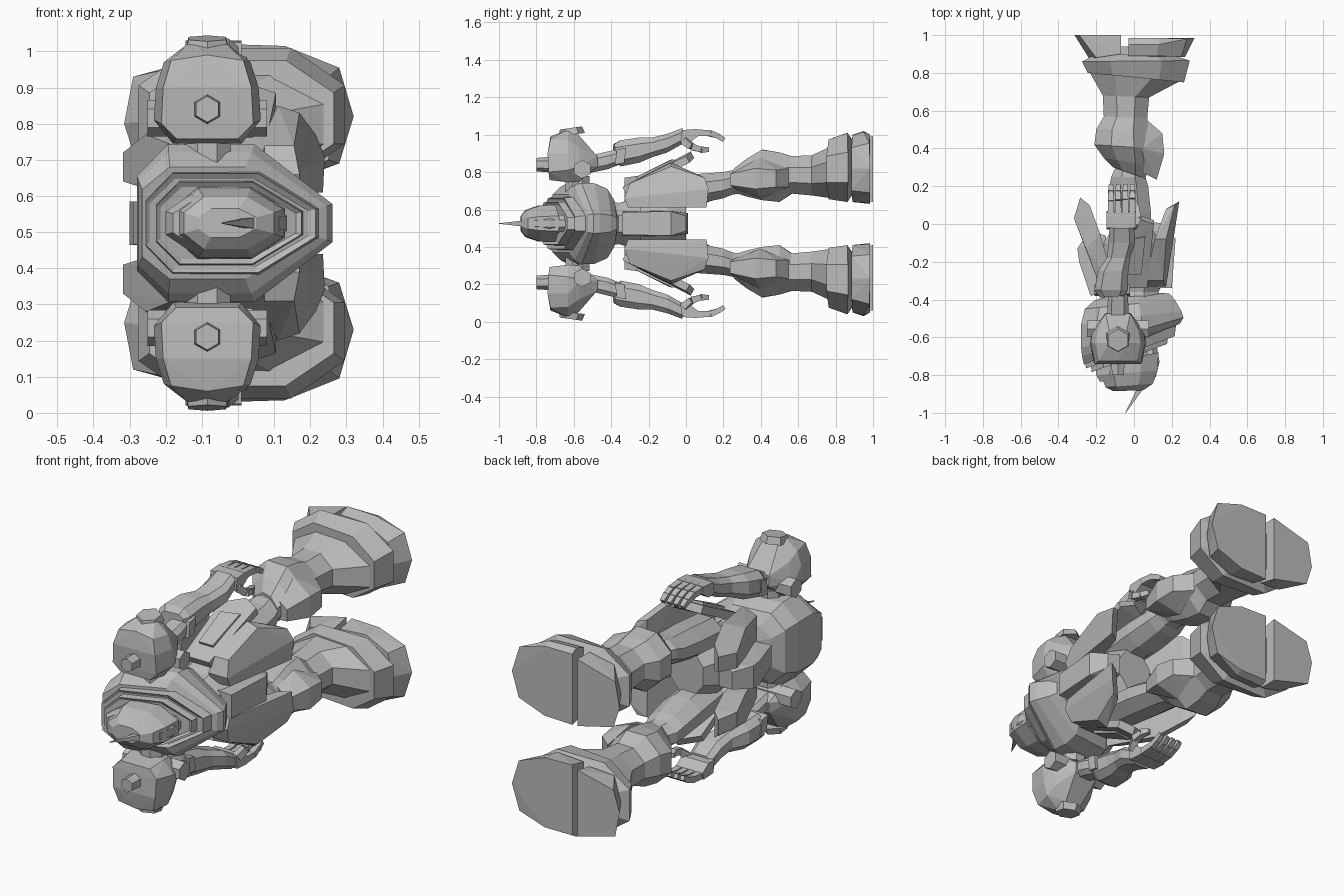
import bpy, bmesh, math
from mathutils import Vector

MID = 0.525  # lateral symmetry plane (z)
grey = bpy.data.materials.new("armour_grey")
grey.diffuse_color = (0.5, 0.5, 0.5, 1)


def finish(name, bm):
    bmesh.ops.recalc_face_normals(bm, faces=bm.faces)
    me = bpy.data.meshes.new(name)
    bm.to_mesh(me)
    bm.free()
    me.materials.append(grey)
    bpy.context.collection.objects.link(bpy.data.objects.new(name, me))


def flips(name, pair):
    return [(name + "_upper", 1), (name + "_lower", -1)] if pair else [(name, 1)]


def loft(name, sections, c=(.3, .3, .3, .3), pair=True):
    """Octagon sections (y_back, y_front, x0, x1, z0, z1) joined along y.
    c holds the corner cuts: back x, front x, back z, front z."""
    cb, cf, vb, vf = c
    for nm, s in flips(name, pair):
        bm = bmesh.new()
        rings = []
        for yb, yf, x0, x1, z0, z1 in sections:
            ring = []
            for u, v in ((cb, 0), (1 - cf, 0), (1, vf), (1, 1 - vf),
                         (1 - cf, 1), (cb, 1), (0, 1 - vb), (0, vb)):
                z = z0 + (z1 - z0) * v
                ring.append(bm.verts.new((x0 + (x1 - x0) * u, yb + (yf - yb) * u,
                                          MID + s * (z - MID))))
            rings.append(ring)
        for a, b in zip(rings, rings[1:]):
            for i in range(8):
                j = (i + 1) % 8
                bm.faces.new((a[i], a[j], b[j], b[i]))
        bm.faces.new(rings[0])
        bm.faces.new(rings[-1])
        finish(nm, bm)


def mid_loft(name, sections, c=(.3, .3, .3, .3)):
    """Loft on the symmetry plane; last value is the half width."""
    loft(name, [(a, b, x0, x1, MID - h, MID + h) for a, b, x0, x1, h in sections], c, False)


def hull(name, pts, pair=True):
    for nm, s in flips(name, pair):
        bm = bmesh.new()
        for x, y, z in pts:
            bm.verts.new((x, y, MID + s * (z - MID)))
        r = bmesh.ops.convex_hull(bm, input=bm.verts)
        junk = {e for e in r["geom_interior"] + r["geom_unused"]
                if isinstance(e, bmesh.types.BMVert)}
        bmesh.ops.delete(bm, geom=list(junk), context='VERTS')
        bmesh.ops.dissolve_limit(bm, angle_limit=0.02, verts=bm.verts, edges=bm.edges)
        finish(nm, bm)


def plate(name, outer, shift, pair=True):
    """Thick plate: outline points plus the same outline moved by shift."""
    hull(name, outer + [tuple(Vector(p) + Vector(shift)) for p in outer], pair)


def bar(name, p, q, r0, r1, n=6, pair=True):
    """Tapered prism from p to q."""
    p, q = Vector(p), Vector(q)
    rot = (q - p).to_track_quat('Z', 'Y')
    pts = []
    for o, r in ((p, r0), (q, r1)):
        for i in range(n):
            a = math.tau * (i + 0.5) / n
            pts.append(tuple(o + rot @ Vector((r * math.cos(a), r * math.sin(a), 0))))
    hull(name, pts, pair)


# head with brow, chin and spike
HEAD = (.22, .3, .3, .3)
mid_loft("head", [(-.885, -.88, -.11, .05, .04), (-.865, -.845, -.15, .10, .072),
                  (-.80, -.775, -.175, .125, .095), (-.74, -.68, -.18, .13, .10)], HEAD)
mid_loft("brow", [(-.835, -.82, -.18, .10, .066), (-.80, -.775, -.20, .12, .08),
                  (-.76, -.73, -.20, .12, .08)], HEAD)
mid_loft("chin", [(-.80, -.81, .05, .115, .04), (-.73, -.73, .05, .135, .05),
                  (-.66, -.64, .04, .12, .045)])
bar("forehead_spike", (.045, -.85, MID), (-.045, -1.0, MID), .024, .002, 4, False)

# collar steps
RING = (.16, .34, .28, .36)
mid_loft("inner_collar", [(-.775, -.63, -.215, .16, .10), (-.785, -.635, -.225, .175, .113),
                          (-.70, -.55, -.23, .185, .12)], RING)
mid_loft("outer_collar", [(-.755, -.59, -.245, .195, .122), (-.765, -.595, -.255, .215, .137),
                          (-.68, -.52, -.26, .225, .145)], RING)

# torso, waist and pelvis
mid_loft("torso", [(-.745, -.545, -.265, .21, .155), (-.70, -.525, -.275, .245, .195),
                   (-.655, -.495, -.28, .262, .218), (-.53, -.46, -.28, .25, .215),
                   (-.45, -.40, -.26, .215, .185), (-.405, -.37, -.21, .19, .125),
                   (-.385, -.365, -.15, .15, .09)], (.16, .4, .2, .38))
mid_loft("waist", [(-.42, -.42, -.15, .15, .12), (-.36, -.36, -.13, .13, .11),
                   (-.32, -.32, -.16, .15, .12), (-.24, -.24, -.17, .15, .15)])
mid_loft("pelvis", [(-.26, -.26, -.16, .13, .14), (-.10, -.10, -.16, .14, .16),
                    (.0, .0, -.10, .09, .12)])

# centre skirt blocks, front and back
hull("crotch_block", [(x, y, MID + s * w) for s in (1, -1) for x, y, w in
     ((.20, -.34, .06), (.22, -.08, .065), (.17, .0, .04), (.08, -.34, .065),
      (.08, -.08, .068), (.10, .01, .055))], False)
hull("rear_block", [(x, y, MID + s * w) for s in (1, -1) for x, y, w in
     ((-.23, -.38, .055), (-.29, -.20, .06), (-.30, -.13, .06), (-.24, -.04, .045),
      (-.13, -.36, .06), (-.15, -.06, .06))], False)

# hanging armour around the hips
hull("front_skirt", [(.17, -.31, .61), (.17, -.33, .66), (.155, -.30, .74), (.17, -.08, .83),
     (.215, .10, .77), (.24, .12, .71), (.235, .11, .61), (.06, -.31, .61), (.06, -.33, .66),
     (.06, -.30, .74), (.11, -.08, .85), (.17, .08, .78), (.175, .07, .61)])
hull("rear_skirt", [(-.18, -.33, .62), (-.18, -.33, .74), (-.255, -.13, .62), (-.255, -.13, .77),
     (-.318, .03, .64), (-.318, .03, .72), (-.285, .14, .65), (-.285, .14, .73),
     (-.10, -.33, .61), (-.10, -.33, .77), (-.18, -.05, .61), (-.18, -.05, .81),
     (-.235, .10, .63), (-.235, .10, .77)])
plate("side_skirt", [(-.08, -.34, .72), (.07, -.34, .72), (.105, .0, .885), (.03, .025, .91),
      (-.08, -.03, .88)], (0, .02, -.035))
plate("side_skirt_ridge", [(-.04, -.26, .76), (.04, -.26, .76), (.06, -.06, .855),
      (-.04, -.08, .85)], (0, -.008, .014))

# shoulder armour with hex bolts
hull("shoulder", [(-.085 + s * w, y, z) for s in (1, -1) for w, y, z in
     ((.085, -.73, .758), (.127, -.735, .80), (.122, -.74, .90), (.10, -.725, .975),
      (.0, -.725, .99), (.095, -.63, .745), (.148, -.63, .81), (.142, -.63, .90),
      (.12, -.63, .97), (.045, -.63, 1.028), (.085, -.57, .75), (.138, -.57, .83),
      (.11, -.57, .93), (.045, -.575, 1.0), (.065, -.47, .83), (.065, -.475, .885))])
bar("shoulder_axle", (-.25, -.555, .815), (.08, -.555, .815), .05, .05)
bar("shoulder_head_bolt", (-.085, -.70, .84), (-.085, -.80, .84), .043, .036)
bar("shoulder_cap_bolt", (-.085, -.61, 1.0), (-.085, -.615, 1.036), .07, .06)
bar("shoulder_joint", (-.085, -.58, .78), (-.085, -.58, .66), .07, .07, 8)

# arms
BOXY = (.2, .2, .25, .25)
loft("upper_arm", [(-.54, -.54, -.14, -.03, .79, .88), (-.42, -.42, -.14, -.03, .815, .91),
                   (-.33, -.33, -.13, -.04, .85, .93)], BOXY)
plate("elbow_guard", [(-.02, -.38, .84), (-.02, -.37, .92), (-.02, -.32, .93),
      (-.02, -.33, .85)], (-.19, 0, 0))
loft("forearm", [(-.39, -.38, -.18, -.05, .87, .95), (-.35, -.35, -.21, -.035, .83, .97),
                 (-.25, -.25, -.19, -.03, .85, .985), (-.18, -.18, -.145, -.02, .88, .985),
                 (-.10, -.10, -.135, .005, .905, 1.005), (-.02, -.02, -.13, .0, .95, 1.035)], BOXY)

# hands
hull("palm", [(x, y, z) for x in (-.145, .01) for y, z in
              ((-.03, .96), (-.02, 1.025), (.06, 1.03), (.07, .995), (.02, .96))])
for i in range(4):
    x = -.122 + .038 * i
    path = [(x, .04, 1.012), (x, .12 + .004 * i, 1.008), (x, .17, .993), (x, .205, .972)]
    for k in range(3):
        bar(f"finger_{i + 1}_segment_{k + 1}", path[k], path[k + 1], .025 - .002 * k,
            .022 - .003 * k, 4)
thumb = [(.0, -.01, .97), (.02, .03, .935), (.015, .08, .92), (.0, .12, .92)]
for k in range(3):
    bar(f"thumb_segment_{k + 1}", thumb[k], thumb[k + 1], .028 - .002 * k, .023 - .003 * k, 4)

# legs
loft("thigh", [(-.14, -.14, -.12, .09, .61, .77), (.06, .06, -.13, .09, .63, .79),
               (.20, .20, -.13, .075, .66, .80), (.25, .25, -.12, .06, .68, .81),
               (.32, .32, -.09, .04, .69, .80)])
loft("shin", [(.30, .24, -.11, .06, .69, .82), (.35, .31, -.16, .08, .67, .87),
              (.42, .40, -.21, .09, .65, .92), (.50, .50, -.20, .08, .64, .905),
              (.57, .56, -.16, .07, .685, .885), (.68, .67, -.165, .08, .675, .89),
              (.83, .76, -.25, .25, .66, .94)])
hull("knee_pad", [(.03, .28, .70), (.03, .28, .81), (.12, .235, .73), (.12, .235, .79),
     (.16, .37, .71), (.16, .37, .82), (.15, .48, .72), (.15, .48, .81), (.07, .55, .72),
     (.07, .55, .82), (.04, .40, .66), (.04, .40, .88)])

# ankle cuff and split foot
loft("ankle_cuff", [(.80, .75, -.245, .265, .655, .975), (.86, .865, -.275, .295, .64, 1.01),
                    (.90, .89, -.20, .22, .69, .96)], (.26, .26, .28, .28))
bar("ankle", (-.04, .84, .825), (-.04, .94, .825), .11, .11, 8)
hull("toe_block", [(-.03, .89, .65), (-.03, .89, 1.0), (-.03, .985, .63), (-.03, .95, 1.02),
     (-.03, .985, 1.0), (.12, .89, .64), (.12, .89, .995), (.13, .985, .635), (.13, .95, 1.015),
     (.13, .985, 1.0), (.25, .885, .70), (.25, .885, .93), (.28, .985, .69), (.28, .98, .955),
     (.27, .885, .82), (.32, .985, .82)])
hull("heel_block", [(-.07, .90, .66), (-.07, .90, .99), (-.07, 1.0, .64), (-.07, 1.0, .99),
     (-.20, .88, .68), (-.20, .88, .95), (-.28, 1.0, .69), (-.29, 1.0, .93), (-.24, .88, .81),
     (-.315, 1.0, .80)])
